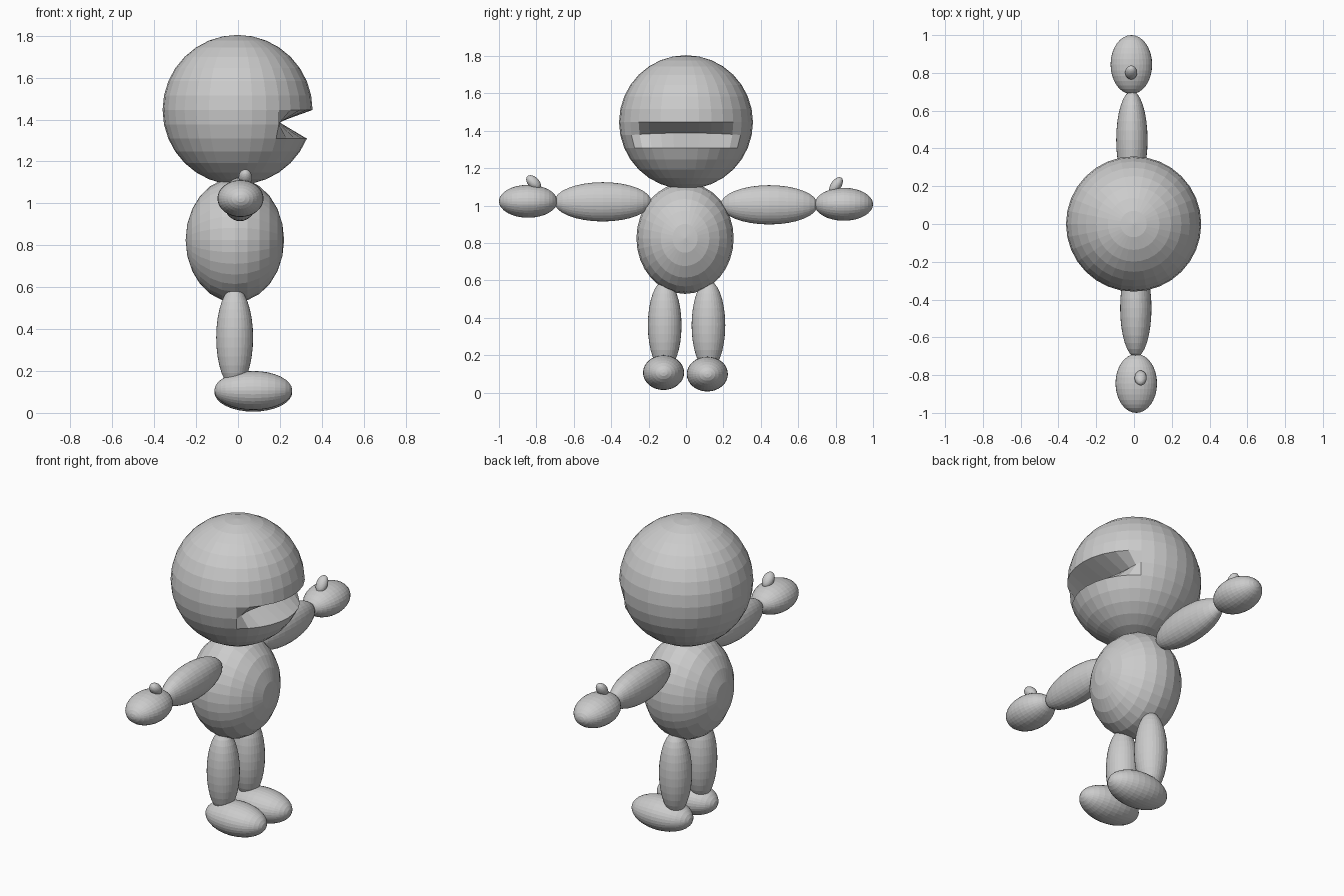
import bpy, bmesh, math
from mathutils import Matrix, Vector

if "Cube" in bpy.data.objects:
    bpy.data.objects.remove(bpy.data.objects["Cube"])

grey = bpy.data.materials.new("soft grey")
grey.diffuse_color = (0.6, 0.6, 0.6, 1)
grey.use_nodes = True
grey.node_tree.nodes["Principled BSDF"].inputs["Base Color"].default_value = grey.diffuse_color


def ellipsoid(name, centre, radii, axis="Z", tilt=0, segs=32, rings=16):
    """Faceted ellipsoid; axis is the pole direction, tilt turns it about x."""
    bm = bmesh.new()
    bmesh.ops.create_uvsphere(bm, u_segments=segs, v_segments=rings, radius=1)
    turn = {"X": Matrix.Rotation(math.pi / 2, 4, "Y"),
            "Y": Matrix.Rotation(math.pi / 2, 4, "X"),
            "Z": Matrix.Identity(4)}[axis]
    bm.transform(Matrix.Translation(centre) @ Matrix.Rotation(tilt, 4, "X")
                 @ Matrix.Diagonal((*radii, 1)) @ turn)
    mesh = bpy.data.meshes.new(name)
    bm.to_mesh(mesh)
    bm.free()
    mesh.materials.append(grey)
    obj = bpy.data.objects.new(name, mesh)
    bpy.context.collection.objects.link(obj)
    return obj


# Head: the first ring below the equator is pushed inward to open the mouth
R, HEAD_Z = 0.358, 1.446
head = ellipsoid("head", (-0.002, 0, HEAD_Z), (R, R, R))
ring_z = HEAD_Z - R * math.sin(math.pi / 16)
for v in head.data.vertices:
    angle = abs(math.atan2(v.co.y, v.co.x + 0.002))
    if abs(v.co.z - ring_z) < 0.01 and angle < math.radians(58):
        v.co.x = 0.195
        v.co.z += 0.012 * math.cos(angle * 1.5)

# Body, with poles facing front and back
ellipsoid("body", (-0.015, -0.005, 0.825), (0.235, 0.26, 0.297), "X", 0, 32, 12)

# Limbs: s is the side, dx and dz the slight pose offset between sides
for s, side, dx, dz in ((-1, "right", 0.012, 0.01), (1, "left", -0.014, -0.006)):
    ellipsoid(side + "_arm", (dx * 0.8, s * 0.445, 1.01 + dz), (0.083, 0.26, 0.105), "Y")
    ellipsoid(side + "_hand", (dx, s * 0.844, 1.013 + dz), (0.11, 0.156, 0.088), "Y")
    ellipsoid(side + "_leg", (-0.016, 0.003 + s * 0.117, 0.36), (0.088, 0.09, 0.24))
    ellipsoid(side + "_foot", (0.073, -0.003 + s * 0.117, 0.102 + dz * 0.5),
              (0.186, 0.11, 0.093), "X")

# Thumbs
ellipsoid("right_thumb", (0.035, -0.815, 1.123), (0.032, 0.03, 0.047), "Z", math.radians(45))
ellipsoid("left_thumb", (-0.015, 0.802, 1.108), (0.032, 0.028, 0.05), "Z", math.radians(-35))
